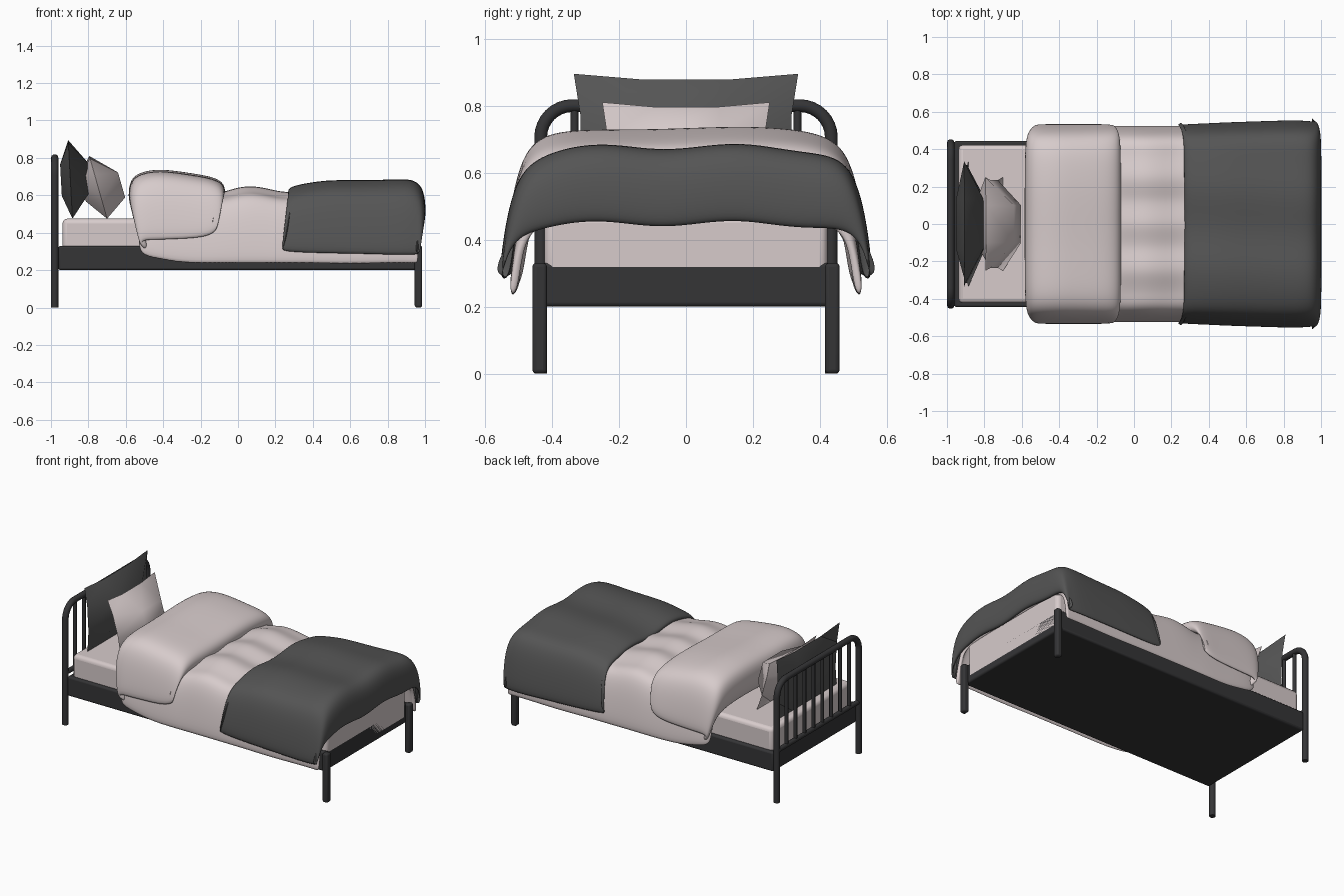
import bpy, bmesh, math
from mathutils import Vector

if "Cube" in bpy.data.objects:
    bpy.data.objects.remove(bpy.data.objects["Cube"])


def material(name, r, g, b):
    m = bpy.data.materials.new(name)
    m.diffuse_color = (r, g, b, 1)
    m.use_nodes = True
    m.node_tree.nodes["Principled BSDF"].inputs["Base Color"].default_value = m.diffuse_color
    return m


METAL = material("black_metal", 0.035, 0.035, 0.037)
GREY = material("dark_fabric", 0.09, 0.09, 0.09)
PALE = material("pale_fabric", 0.68, 0.60, 0.60)


def finish(ob, mat, angle=40):
    ob.data.materials.append(mat)
    bpy.ops.object.select_all(action='DESELECT')
    ob.select_set(True)
    bpy.context.view_layer.objects.active = ob
    bpy.ops.object.shade_smooth_by_angle(angle=math.radians(angle))
    return ob


def mesh_object(name, verts, faces):
    me = bpy.data.meshes.new(name)
    me.from_pydata(verts, [], faces)
    ob = bpy.data.objects.new(name, me)
    bpy.context.collection.objects.link(ob)
    return ob


def box(name, lo, hi, mat, bevel):
    bpy.ops.mesh.primitive_cube_add(size=1, location=(Vector(lo) + Vector(hi)) / 2)
    ob = bpy.context.object
    ob.name = name
    for v in ob.data.vertices:
        v.co = [c * (h - l) for c, l, h in zip(v.co, lo, hi)]
    b = ob.modifiers.new("bevel", 'BEVEL')
    b.width, b.segments = bevel, 3
    return finish(ob, mat)


def tube(name, pts, radius):
    cu = bpy.data.curves.new(name, 'CURVE')
    cu.dimensions = '3D'
    cu.bevel_depth, cu.bevel_resolution, cu.use_fill_caps = radius, 3, True
    s = cu.splines.new('POLY')
    s.points.add(len(pts) - 1)
    for p, co in zip(s.points, pts):
        p.co = (*co, 1)
    cu.materials.append(METAL)
    ob = bpy.data.objects.new(name, cu)
    bpy.context.collection.objects.link(ob)
    return ob


# half cross-section of draped cloth: (fraction of half width, fraction of drop)
HALF = [(0, 0), (.12, 0), (.24, 0), (.36, 0), (.48, .005), (.6, .015), (.7, .035), (.79, .075),
        (.875, .17), (.935, .38), (.975, .68), (1, 1)]
SECTION = [(-a, d) for a, d in HALF[:0:-1]] + HALF


def drape(name, stations, thickness, mat, bump):
    """stations: x, top z, half width, bottom z, x shift at the hem"""
    verts, faces, n = [], [], len(SECTION)
    for x, top, w, bottom, shift in stations:
        for a, d in SECTION:
            y = a * w
            verts.append((x + shift * d, y, top + (bottom - top) * d + bump(x, y) * (1 - d)))
    for i in range(len(stations) - 1):
        for j in range(n - 1):
            k = i * n + j
            faces.append((k, k + n, k + n + 1, k + 1))
    ob = mesh_object(name, verts, faces)
    s = ob.modifiers.new("thickness", 'SOLIDIFY')
    s.thickness, s.offset = thickness, -1
    m = ob.modifiers.new("smooth", 'SUBSURF')
    m.levels = m.render_levels = 2
    return finish(ob, mat, 180)


def pillow(name, bottom, top, half_w, front, back, mat):
    """bottom, top: (x, z) of the seam; front, back: puff depth"""
    fr = (-1, -.4, .4, 1)
    bm = bmesh.new()
    sides = []
    seam = {}
    for puff in (front, -back):
        grid = {}
        for i, u in enumerate(fr):
            for j, v in enumerate(fr):
                inner = i in (1, 2) and j in (1, 2)
                if not inner and (i, j) in seam:
                    grid[i, j] = seam[i, j]
                    continue
                t = (v + 1) / 2
                if j == 3 and i in (1, 2):
                    t = .96
                y = u * half_w * (.94 if i in (0, 3) and j in (1, 2) else 1)
                x = bottom[0] + (top[0] - bottom[0]) * t + (puff if inner else 0)
                z = bottom[1] + (top[1] - bottom[1]) * t + (puff * .1 if inner else 0)
                grid[i, j] = bm.verts.new((x, y, z))
                if not inner:
                    seam[i, j] = grid[i, j]
        for i in range(3):
            for j in range(3):
                bm.faces.new([grid[i, j], grid[i + 1, j], grid[i + 1, j + 1], grid[i, j + 1]])
    bmesh.ops.recalc_face_normals(bm, faces=bm.faces)
    ob = mesh_object(name, [], [])
    bm.to_mesh(ob.data)
    bm.free()
    return finish(ob, mat, 45)


# headboard hoop, lower rail and spindles
X, Y, Z, R = -0.98, 0.434, 0.80, 0.095
arc = [(X, Y - R + R * math.cos(a), Z - R + R * math.sin(a))
       for a in (math.radians(11.25 * k) for k in range(9))]
right = [(X, Y, 0)] + arc
tube("headboard_hoop", right + [(x, -y, z) for x, y, z in reversed(right)], 0.02)
tube("headboard_rail", [(X, -Y, 0.345), (X, Y, 0.345)], 0.016)
for k in range(8):
    y = -0.333 + k * 0.666 / 7
    tube("headboard_spindle", [(X, y, 0.345), (X, y, Z)], 0.012)

# bed frame, foot legs, mattress
box("bed_frame", (-0.96, -0.445, 0.20), (0.955, 0.445, 0.33), METAL, 0.012)
for s in (-1, 1):
    box("foot_leg", (0.945, s * 0.437 - 0.022, 0), (0.985, s * 0.437 + 0.022, 0.33), METAL, 0.012)
box("mattress", (-0.938, -0.423, 0.22), (0.955, 0.423, 0.475), PALE, 0.025)

# duvet
drape("duvet", [(-.55, .56, .51, .28, .02), (-.45, .61, .52, .26, .02), (-.3, .62, .525, .235, 0),
                (-.15, .61, .53, .235, 0), (-.07, .61, .53, .235, 0), (0, .635, .53, .235, 0),
                (.08, .643, .53, .235, 0), (.17, .625, .53, .235, 0), (.25, .605, .53, .235, 0),
                (.4, .62, .53, .235, 0), (.6, .63, .53, .23, 0), (.8, .63, .53, .235, 0),
                (.91, .62, .53, .235, 0), (.95, .57, .53, .235, 0), (.965, .46, .53, .24, 0)],
      0.025, PALE, lambda x, y: 0.013 * math.cos(y * 26) if -.1 < x < .28 else 0)

# folded-back top of the duvet
drape("duvet_fold", [(-.53, .475, .49, .30, .03), (-.57, .52, .51, .32, .05), (-.59, .60, .53, .34, .06),
                     (-.575, .685, .537, .35, .06), (-.52, .722, .54, .36, .03), (-.42, .738, .54, .36, 0),
                     (-.3, .722, .54, .365, -.01), (-.2, .707, .54, .37, -.02), (-.12, .69, .54, .385, -.03),
                     (-.075, .66, .535, .41, -.04), (-.065, .61, .53, .43, -.04), (-.09, .58, .52, .43, -.05)],
      0.03, PALE, lambda x, y: 0.004 * math.sin(y * 9))

# blanket over the foot end
drape("foot_blanket", [(.27, .60, .53, .32, -.03), (.265, .625, .535, .305, -.04), (.30, .645, .54, .295, -.02),
                       (.4, .663, .545, .29, 0), (.5, .675, .55, .287, 0), (.65, .672, .555, .285, 0),
                       (.8, .676, .56, .28, 0), (.9, .68, .56, .28, 0), (.955, .668, .555, .28, -.01),
                       (.99, .625, .555, .285, -.02), (1.003, .55, .552, .285, -.03),
                       (1.002, .48, .55, .29, -.03), (.99, .442, .548, .295, -.03)],
      0.03, GREY, lambda x, y: 0.009 * math.sin(y * 15 - 1.5 + x))

# pillows
pillow("back_pillow", (-.885, .475), (-.908, .895), .335, .095, .05, GREY)
pillow("front_pillow", (-.70, .475), (-.795, .81), .25, .125, .085, PALE)
